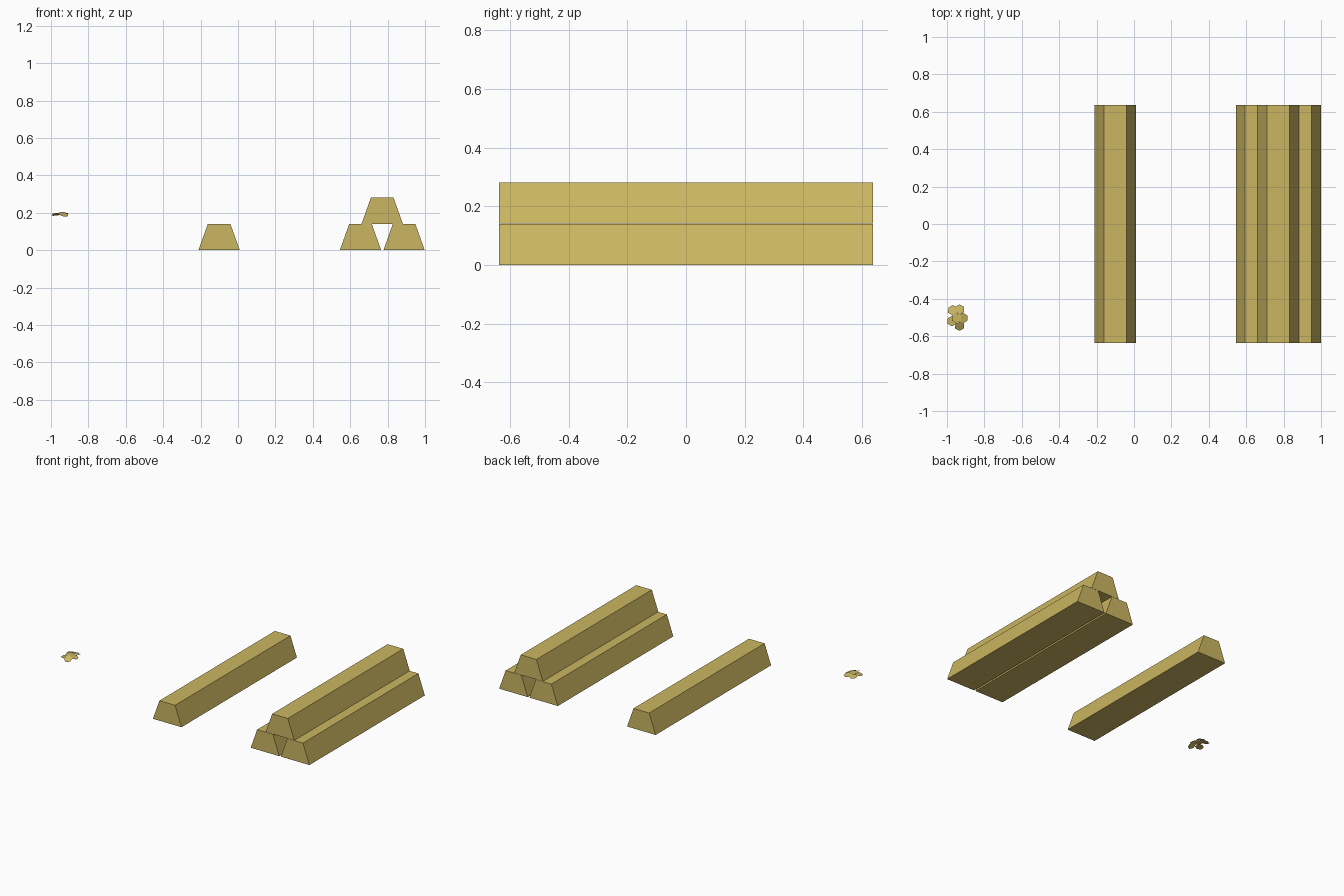
import bpy, bmesh, math
from mathutils import Matrix, Vector

if "Cube" in bpy.data.objects:
    bpy.data.objects.remove(bpy.data.objects["Cube"])

gold = bpy.data.materials.new("gold")
gold.diffuse_color = (0.60, 0.47, 0.12, 1)
gold.use_nodes = True
gold.node_tree.nodes["Principled BSDF"].inputs["Base Color"].default_value = gold.diffuse_color


def add_object(name, bm, location):
    mesh = bpy.data.meshes.new(name)
    bm.to_mesh(mesh)
    bm.free()
    mesh.materials.append(gold)
    obj = bpy.data.objects.new(name, mesh)
    obj.location = location
    bpy.context.collection.objects.link(obj)
    return obj


def ingot(name, x, z, bottom=0.221, top=0.121, height=0.14, length=1.275):
    """Trapezoid profile extruded along y."""
    bm = bmesh.new()
    profile = [(-bottom / 2, 0), (bottom / 2, 0), (top / 2, height), (-top / 2, height)]
    face = bm.faces.new([bm.verts.new((px, -length / 2, pz)) for px, pz in profile])
    ext = bmesh.ops.extrude_face_region(bm, geom=[face])
    verts = [g for g in ext["geom"] if isinstance(g, bmesh.types.BMVert)]
    bmesh.ops.translate(bm, verts=verts, vec=(0, length, 0))
    bmesh.ops.recalc_face_normals(bm, faces=bm.faces)
    return add_object(name, bm, (x, 0, z))


# Single ingot, then the stack of three
ingot("single_ingot", -0.101, 0)
ingot("stack_ingot_left", 0.655, 0)
ingot("stack_ingot_right", 0.888, 0)
ingot("stack_ingot_top", 0.771, 0.141)

# Cluster of thin hexagonal flakes, the outer ones drooping from the centre
centre = Vector((-0.949, -0.503, 0.202))
flakes = [  # x, y, z, droop in degrees
    (-0.949, -0.503, 0.202, 0),
    (-0.969, -0.461, 0.194, 12),
    (-0.932, -0.457, 0.196, 15),
    (-0.914, -0.503, 0.194, 20),
    (-0.973, -0.519, 0.187, 8),
    (-0.932, -0.546, 0.192, 28),
]
for i, (x, y, z, droop) in enumerate(flakes):
    bm = bmesh.new()
    bmesh.ops.create_circle(bm, cap_ends=True, segments=6, radius=0.028)
    outward = Vector((x, y, 0)) - Vector((centre.x, centre.y, 0))
    if droop:
        axis = Vector((0, 0, 1)).cross(outward)
        bm.transform(Matrix.Rotation(math.radians(droop), 4, axis))
    add_object(f"flake_{i + 1}", bm, (x, y, z))
